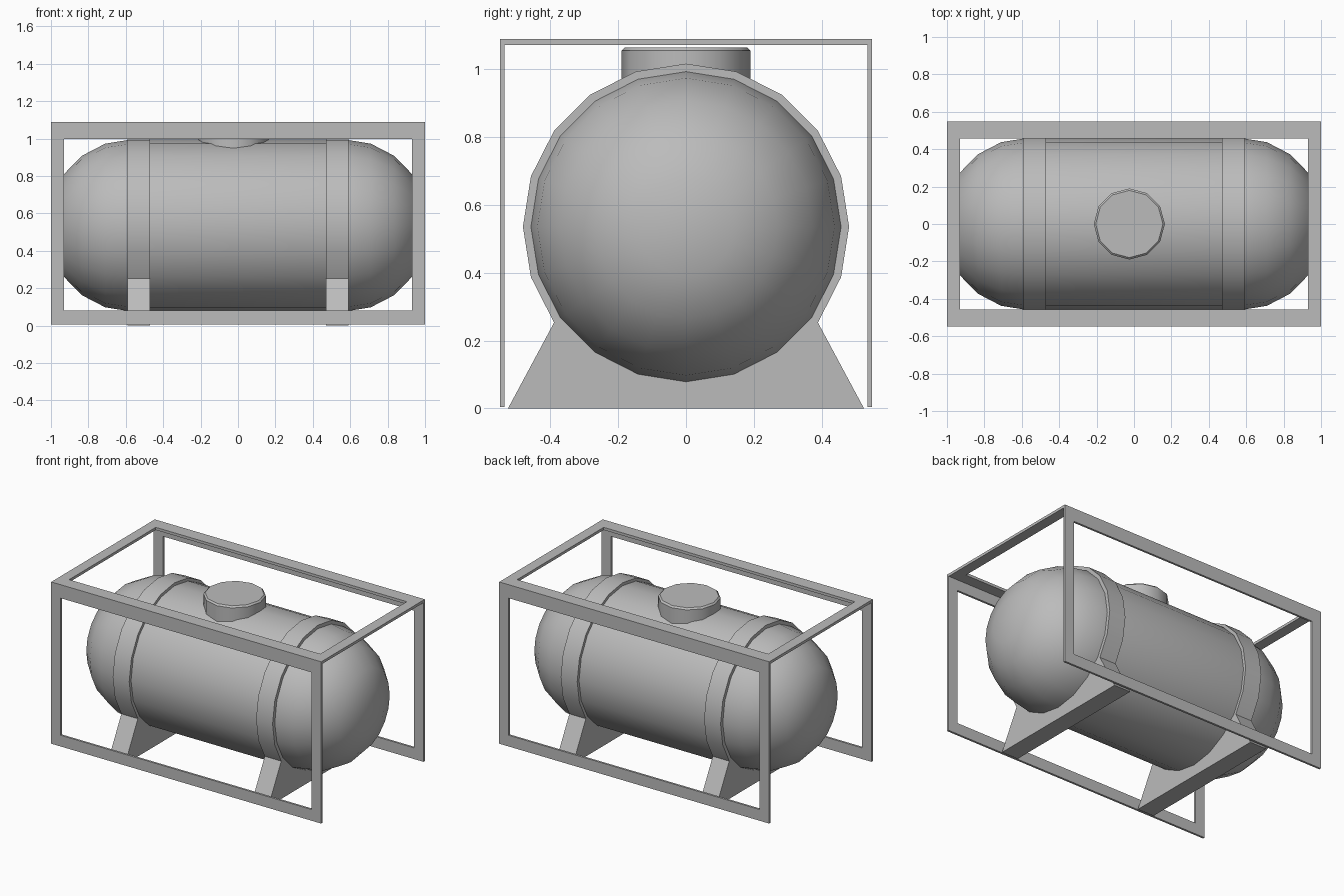
import bpy, bmesh
from math import sin, cos, pi, radians
from mathutils import Vector, Matrix

cube = bpy.data.objects.get("Cube")
if cube:
    bpy.data.objects.remove(cube, do_unlink=True)

grey = bpy.data.materials.new("plain grey")
grey.use_nodes = True
grey.diffuse_color = (0.5, 0.5, 0.5, 1)
grey.node_tree.nodes["Principled BSDF"].inputs["Base Color"].default_value = (0.5, 0.5, 0.5, 1)

AXIS_Z = 0.535     # height of the tank axis
SIDES = 20


def finish(name, bm, smooth=None):
    """Turn a bmesh into a named grey object, optionally smoothed by angle."""
    bmesh.ops.recalc_face_normals(bm, faces=bm.faces)
    mesh = bpy.data.meshes.new(name)
    bm.to_mesh(mesh)
    bm.free()
    mesh.materials.append(grey)
    obj = bpy.data.objects.new(name, mesh)
    bpy.context.collection.objects.link(obj)
    if smooth:
        bpy.ops.object.select_all(action='DESELECT')
        obj.select_set(True)
        bpy.context.view_layer.objects.active = obj
        bpy.ops.object.shade_smooth_by_angle(angle=radians(smooth))
    return obj


def extrude(bm, vector):
    """Thicken the flat faces of a bmesh along a vector."""
    geom = bmesh.ops.extrude_face_region(bm, geom=list(bm.faces), use_keep_orig=True)["geom"]
    moved = [v for v in geom if isinstance(v, bmesh.types.BMVert)]
    bmesh.ops.translate(bm, vec=vector, verts=moved)


def frame_plate(name, place, outer, inner, thickness):
    """Rectangular ring; outer and inner are (u0, u1, v0, v1)."""
    bm = bmesh.new()
    loops = []
    for u0, u1, v0, v1 in (outer, inner):
        loops.append([bm.verts.new(place(u, v)) for u, v in
                      ((u0, v0), (u1, v0), (u1, v1), (u0, v1))])
    a, b = loops
    for i in range(4):
        j = (i + 1) % 4
        bm.faces.new((a[i], a[j], b[j], b[i]))
    extrude(bm, thickness)
    finish(name, bm)


# Outer protective frame: two upright side rings and a top ring
for name, side in (("front_frame", -1), ("back_frame", 1)):
    frame_plate(name, lambda u, v: (u, side * 0.534, v),
                (-1, 1, 0.005, 1.088), (-0.93, 0.93, 0.08, 0.998),
                Vector((0, side * 0.014, 0)))
frame_plate("top_frame", lambda u, v: (u, v, 1.07),
            (-1, 1, -0.534, 0.534), (-0.93, 0.93, -0.458, 0.458),
            Vector((0, 0, 0.018)))

# Tank: domed profile turned around the x axis
dome = [(0.57, 0.46), (0.71, 0.4375), (0.836, 0.372), (0.935, 0.27), (0.985, 0.142), (1.0, 0)]
profile = [(-x, r) for x, r in reversed(dome)] + dome
bm = bmesh.new()
verts = [bm.verts.new((x, 0, AXIS_Z + r)) for x, r in profile]
edges = [bm.edges.new(pair) for pair in zip(verts, verts[1:])]
bmesh.ops.spin(bm, geom=verts + edges, cent=(0, 0, AXIS_Z), axis=(1, 0, 0),
               angle=2 * pi, steps=SIDES)
bmesh.ops.remove_doubles(bm, verts=bm.verts, dist=0.0005)
finish("tank", bm, 35)

# Straps with their saddle feet, one prism each
for name, x in (("right_saddle", -0.592), ("left_saddle", 0.47)):
    bm = bmesh.new()
    outline = []
    for i in range(-7, 8):
        a = i * 2 * pi / SIDES
        outline.append((0.48 * sin(a), AXIS_Z + 0.48 * cos(a)))
    outline += [(0.524, 0), (-0.524, 0)]
    bm.faces.new([bm.verts.new((x, y, z)) for y, z in outline])
    extrude(bm, Vector((0.122, 0, 0)))
    finish(name, bm, 25)

# Hatch on top, with a small chamfer around the lid
bm = bmesh.new()
bmesh.ops.create_cone(bm, cap_ends=True, segments=12, radius1=0.19, radius2=0.19, depth=0.2,
                      matrix=Matrix.Translation((-0.025, 0, 0.963)))
rim = [e for e in bm.edges if all(v.co.z > 1 for v in e.verts)]
bmesh.ops.bevel(bm, geom=rim, offset=0.01, segments=1, affect='EDGES')
finish("hatch", bm, 35)
